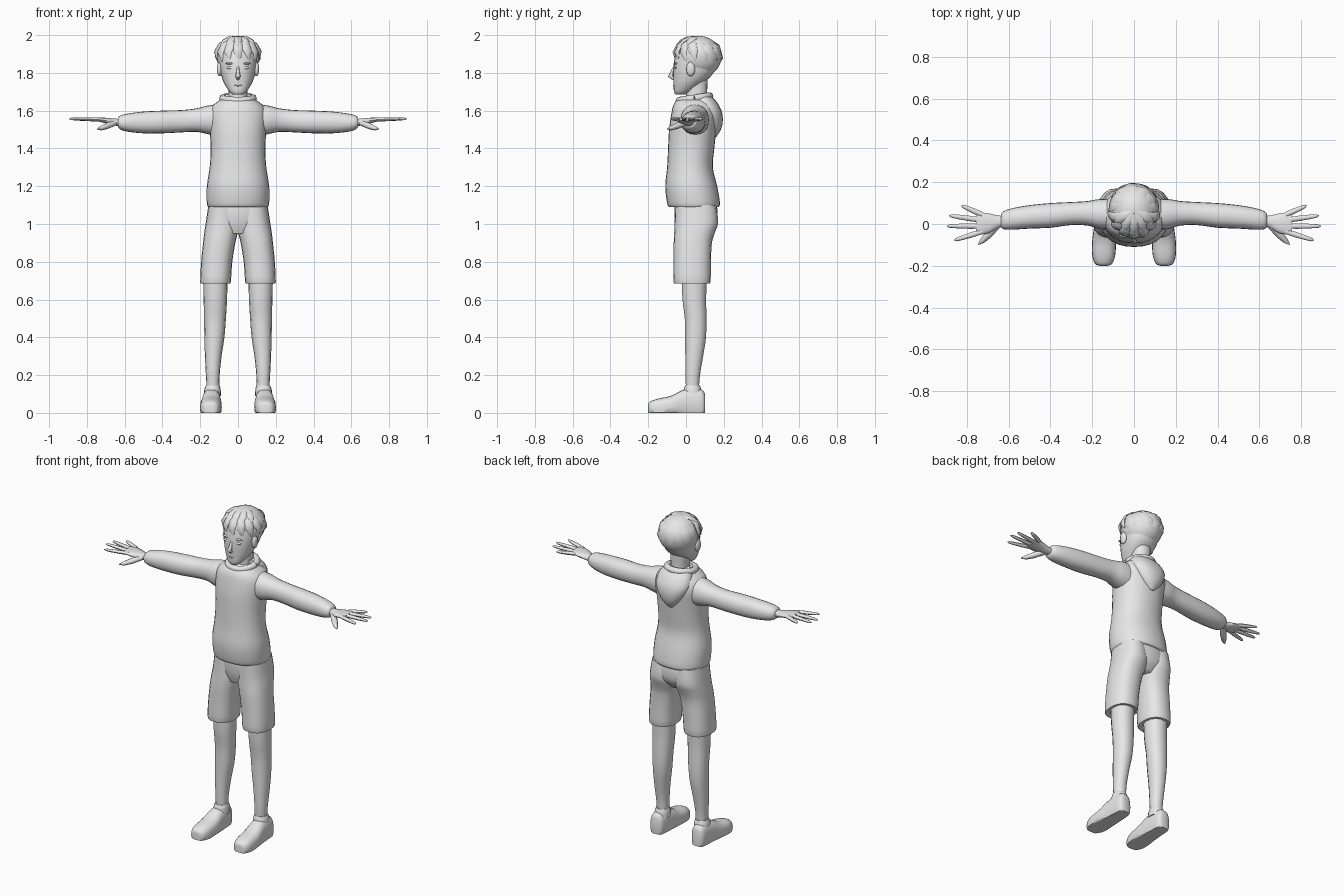
import bpy, bmesh, math
from mathutils import Vector

if "Cube" in bpy.data.objects:
    bpy.data.objects.remove(bpy.data.objects["Cube"])

mat = bpy.data.materials.new("plain_grey")
mat.diffuse_color = (0.8, 0.8, 0.8, 1)
mat.use_nodes = True
mat.node_tree.nodes["Principled BSDF"].inputs["Base Color"].default_value = mat.diffuse_color


def finish(name, bm, angle=50):
    bmesh.ops.remove_doubles(bm, verts=bm.verts, dist=0.0002)
    bmesh.ops.recalc_face_normals(bm, faces=bm.faces)
    me = bpy.data.meshes.new(name)
    bm.to_mesh(me)
    bm.free()
    me.materials.append(mat)
    ob = bpy.data.objects.new(name, me)
    bpy.context.collection.objects.link(ob)
    bpy.ops.object.select_all(action='DESELECT')
    ob.select_set(True)
    bpy.context.view_layer.objects.active = ob
    bpy.ops.object.shade_smooth_by_angle(angle=math.radians(angle))
    return ob


def skin(name, rings):
    """Bridge a list of point rings and cap both ends."""
    bm = bmesh.new()
    vs = [[bm.verts.new(p) for p in r] for r in rings]
    n = len(vs[0])
    for a, b in zip(vs, vs[1:]):
        for i in range(n):
            j = (i + 1) % n
            bm.faces.new((a[i], a[j], b[j], b[i]))
    bm.faces.new(vs[0])
    bm.faces.new(vs[-1])
    return finish(name, bm)


def smooth_rows(rows, steps):
    """Catmull-Rom interpolation between cross-sections."""
    out = []
    ext = [rows[0]] + list(rows) + [rows[-1]]
    for k in range(len(rows) - 1):
        p0, p1, p2, p3 = ext[k:k + 4]
        for s in range(steps):
            t = s / steps
            out.append([0.5 * (2 * b + (c - a) * t + (2 * a - 5 * b + 4 * c - d) * t * t
                               + (3 * b - a - 3 * c + d) * t ** 3)
                        for a, b, c, d in zip(p0, p1, p2, p3)])
    return out + [list(rows[-1])]


def loft(name, rows, axis='z', p=2.2, n=20, steps=3, side=1):
    """Rows are (position, a_min, a_max, b_min, b_max) of rounded sections."""
    rings = []
    for t, a0, a1, b0, b1 in smooth_rows(rows, steps):
        ring = []
        for i in range(n):
            w = 2 * math.pi * i / n
            c, s = math.cos(w), math.sin(w)
            a = (a0 + a1) / 2 + (a1 - a0) / 2 * math.copysign(abs(c) ** (2 / p), c)
            b = (b0 + b1) / 2 + (b1 - b0) / 2 * math.copysign(abs(s) ** (2 / p), s)
            x, y, z = {'z': (a, b, t), 'x': (t, a, b), 'y': (a, t, b)}[axis]
            ring.append((x * side, y, max(z, 0)))
        rings.append(ring)
    return skin(name, rings)


def tube(name, pts, radii, up=(0, 0, 1), flat=1.0, n=8):
    pts = [Vector(p) for p in pts]
    rings = []
    for k, (p, r) in enumerate(zip(pts, radii)):
        d = (pts[min(k + 1, len(pts) - 1)] - pts[max(k - 1, 0)]).normalized()
        sd = d.cross(Vector(up)).normalized()
        nr = sd.cross(d)
        rings.append([p + sd * r * math.cos(2 * math.pi * i / n)
                      + nr * r * flat * math.sin(2 * math.pi * i / n) for i in range(n)])
    return skin(name, rings)


def ball(name, c, r):
    bm = bmesh.new()
    bmesh.ops.create_uvsphere(bm, u_segments=14, v_segments=10, radius=1)
    for v in bm.verts:
        v.co = Vector([c[i] + v.co[i] * r[i] for i in range(3)])
    return finish(name, bm)


def sym(*rows):
    return [(z, -w, w, y0, y1) for z, w, y0, y1 in rows]


# Sweater body with hem, hood and collar
loft("sweater_body", sym(
    (1.09, .158, -.09, .172), (1.11, .165, -.1, .18), (1.2, .165, -.11, .165),
    (1.3, .15, -.1, .142), (1.4, .145, -.095, .15), (1.5, .15, -.09, .16),
    (1.57, .155, -.08, .165), (1.62, .14, -.07, .155), (1.65, .105, -.055, .14),
    (1.67, .075, -.03, .12)), n=28)
loft("hood", sym(
    (1.46, .015, .13, .16), (1.5, .055, .1, .185), (1.55, .09, .07, .195),
    (1.6, .11, .04, .188), (1.65, .1, .03, .16), (1.685, .075, .03, .125)))
loop = [2 * math.pi * i / 24 for i in range(25)]
tube("collar", [(.08 * math.cos(a), .045 + .08 * math.sin(a), 1.665 + .012 * math.sin(a))
                for a in loop], [.02] * 25)

# Shorts seat
loft("shorts_seat", sym((.95, .1, -.04, .12), (1.0, .15, -.055, .16),
                        (1.06, .158, -.062, .168), (1.11, .155, -.06, .16)), n=24)

for s, tag in ((1, "left"), (-1, "right")):
    # Sleeve
    loft(tag + "_sleeve", [
        (.07, -.03, .12, 1.46, 1.64), (.16, -.025, .12, 1.476, 1.627),
        (.22, -.008, .11, 1.488, 1.612), (.3, -.005, .105, 1.485, 1.603),
        (.4, -.018, .1, 1.48, 1.6), (.5, -.022, .09, 1.48, 1.595),
        (.58, -.027, .076, 1.488, 1.585), (.622, -.025, .062, 1.5, 1.575),
        (.636, -.015, .05, 1.515, 1.562)], axis='x', side=s)
    # Hand: palm, fingers, thumb
    loft(tag + "_palm", [
        (.61, -.012, .04, 1.518, 1.557), (.65, -.018, .04, 1.52, 1.558),
        (.69, -.042, .05, 1.53, 1.562), (.73, -.05, .054, 1.54, 1.564),
        (.755, -.046, .05, 1.546, 1.562)], axis='x', n=14, side=s)
    for label, y0, tx, ty in (("little", .044, .825, .088), ("ring", .018, .885, .04),
                              ("middle", -.01, .895, -.01), ("index", -.036, .86, -.078)):
        pts = [(s * (.725 + (tx - .725) * t), y0 + (ty - y0) * t, 1.553 + .004 * t)
               for t in (0, .35, .7, .93, 1)]
        tube(tag + "_" + label + "_finger", pts, [.012, .013, .011, .008, .002], flat=.8)
    tube(tag + "_thumb", [(s * .655, -.005, 1.535), (s * .695, -.05, 1.518),
                          (s * .725, -.08, 1.507), (s * .745, -.098, 1.503)],
         [.018, .018, .013, .003], flat=.9)

    # Shorts leg, bare leg, ankle cuff, shoe
    loft(tag + "_shorts_leg", [
        (.685, .045, .192, -.055, .12), (.695, .038, .2, -.066, .13),
        (.8, .03, .195, -.065, .132), (.9, .014, .185, -.065, .137),
        (.96, 0, .178, -.062, .155), (1.01, 0, .17, -.06, .17),
        (1.1, .01, .157, -.058, .16)], p=2.4, side=s)
    loft(tag + "_leg", [
        (.11, .1, .165, .0, .068), (.2, .097, .17, -.004, .075),
        (.3, .087, .175, -.005, .092), (.4, .072, .178, -.006, .107),
        (.5, .064, .18, -.008, .11), (.6, .058, .182, -.02, .108),
        (.72, .055, .185, -.025, .112)], n=14, side=s)
    loft(tag + "_ankle_cuff", [(.09, .09, .182, -.015, .085), (.125, .092, .178, -.012, .08),
                               (.145, .098, .17, -.004, .073)], n=16, side=s)
    loft(tag + "_shoe", [
        (-.2, .125, .165, -.01, .045), (-.19, .105, .187, -.02, .06),
        (-.15, .09, .2, -.03, .075), (-.08, .086, .2, -.03, .09),
        (-.02, .09, .192, -.03, .12), (.04, .094, .187, -.03, .13),
        (.085, .1, .182, -.03, .122), (.1, .115, .17, -.01, .1)],
        axis='y', p=2.6, side=s)
    # Ear, eye, brow
    ball(tag + "_ear", (s * .098, .025, 1.82), (.014, .024, .038))
    ball(tag + "_eye", (s * .04, -.056, 1.827), (.02, .007, .007))
    ball(tag + "_brow", (s * .042, -.055, 1.85), (.026, .009, .006))

# Neck and head
loft("neck", sym((1.62, .06, -.01, .12), (1.68, .05, .0, .112), (1.77, .052, .0, .115)))
loft("head", sym(
    (1.685, .026, -.055, -.005), (1.7, .045, -.064, .025), (1.74, .071, -.066, .08),
    (1.78, .087, -.068, .13), (1.82, .096, -.068, .155), (1.87, .101, -.062, .168),
    (1.93, .09, -.045, .16), (1.97, .055, -.005, .13)), n=24)
tube("nose", [(0, -.06, 1.838), (0, -.073, 1.805), (0, -.083, 1.782), (0, -.064, 1.768)],
     [.005, .009, .013, .008], up=(0, -1, 0))
ball("mouth", (0, -.064, 1.733), (.022, .006, .004))

# Hair cap, trimmed along a line rising from nape to forehead
HC, HR = Vector((0, .066, 1.885)), Vector((.113, .122, .111))
bm = bmesh.new()
bmesh.ops.create_uvsphere(bm, u_segments=28, v_segments=18, radius=1)
for v in bm.verts:
    v.co = Vector([HC[i] + v.co[i] * HR[i] for i in range(3)])
cut = bmesh.ops.bisect_plane(bm, geom=bm.verts[:] + bm.edges[:] + bm.faces[:],
                             plane_co=(0, -.05, 1.89), plane_no=(0, -.105, -.17),
                             clear_outer=True)
bmesh.ops.holes_fill(bm, edges=[e for e in bm.edges if e.is_boundary])
finish("hair_cap", bm)


def on_hair(az, el, k):
    a, e = math.radians(az), math.radians(el)
    d = (math.cos(e) * math.sin(a), -math.cos(e) * math.cos(a), math.sin(e))
    return Vector([HC[i] + d[i] * HR[i] * k for i in range(3)])


def lock(name, path, radii, flat=.4):
    pts = [on_hair(*q) for q in path]
    tube(name, pts, radii, up=(pts[1] - HC).normalized(), flat=flat)


# Fringe, crown tufts and swept locks (azimuth 0 = front)
for i, az in enumerate((-78, -52, -27, 0, 27, 52, 78)):
    lock(f"fringe_{i}", [(az * .8, 60, .97), (az * .9, 34, 1.04), (az, 12, 1.07),
                         (az + 5, -10 - 4 * (i % 2), 1.04)], [.012, .026, .023, .001])
for i, az in enumerate((-60, -30, 0, 30, 60)):
    lock(f"crown_tuft_{i}", [(az, 82, .95), (az, 62, 1.0), (az, 45, 1.06), (az, 30, 1.12)],
         [.014, .026, .02, .001])
for i, az in enumerate((102, 130, 158, 186, 214, 242, 262)):
    lock(f"back_lock_{i}", [(az - 25, 62, .96), (az - 10, 30, 1.0), (az, -2, 1.0),
                            (az + 10, -38, .99)], [.015, .035, .034, .004], flat=.25)
